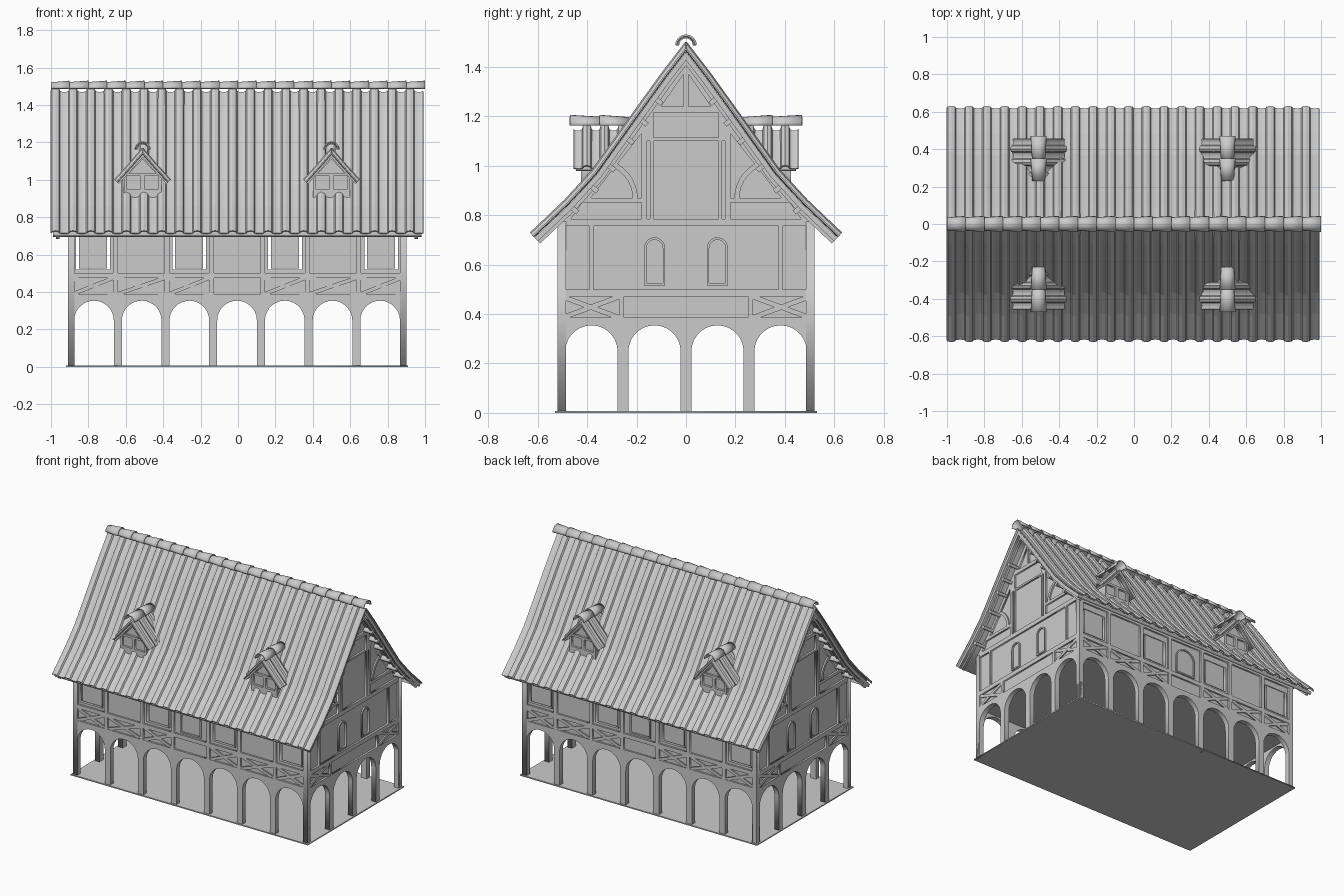
import bpy, bmesh, math
from math import sin, cos, pi
from mathutils import Matrix

cube = bpy.data.objects.get("Cube")
if cube:
    bpy.data.objects.remove(cube)

mat = bpy.data.materials.new("plain grey")
mat.use_nodes = True
GREY = (0.6, 0.6, 0.6, 1)
mat.diffuse_color = GREY
mat.node_tree.nodes["Principled BSDF"].inputs["Base Color"].default_value = GREY

W, D = 0.905, 0.52          # half length and half depth of the walls
PITCH, R, SPRING = 0.255, 0.106, 0.248   # arcade arches
curves = []


def side(quarter, shift=0):
    """Frame of a wall: u along it, v up, w outward."""
    return (Matrix.Translation((-0.005, 0, 0)) @ Matrix.Rotation(quarter * pi / 2, 4, 'Z')
            @ Matrix.Translation((shift, 0, 0)) @ Matrix.Rotation(pi / 2, 4, 'X'))


def plate(name, loops, frame, w0, w1):
    """Flat plate with holes, lying between depths w0 and w1."""
    cu = bpy.data.curves.new(name, 'CURVE')
    cu.dimensions, cu.fill_mode, cu.extrude = '2D', 'BOTH', (w1 - w0) / 2
    for loop in loops:
        sp = cu.splines.new('POLY')
        sp.points.add(len(loop) - 1)
        for p, (u, v) in zip(sp.points, loop):
            p.co = (u, v, 0, 1)
        sp.use_cyclic_u = True
    cu.materials.append(mat)
    ob = bpy.data.objects.new(name, cu)
    bpy.context.collection.objects.link(ob)
    ob.matrix_world = frame @ Matrix.Translation((0, 0, (w0 + w1) / 2))
    curves.append(ob)


def strips(name, frame, rows_list, thick):
    """Sheets made by joining neighbouring rows of points."""
    bm = bmesh.new()
    for rows in rows_list:
        vs = [[bm.verts.new(p) for p in row] for row in rows]
        for a, b in zip(vs, vs[1:]):
            for i in range(len(a) - 1):
                bm.faces.new((a[i], a[i + 1], b[i + 1], b[i]))
    me = bpy.data.meshes.new(name)
    bm.to_mesh(me)
    bm.free()
    me.materials.append(mat)
    ob = bpy.data.objects.new(name, me)
    bpy.context.collection.objects.link(ob)
    ob.matrix_world = frame
    mod = ob.modifiers.new("thickness", 'SOLIDIFY')
    mod.thickness, mod.offset = thick, 0
    return ob


def rect(u0, u1, v0, v1):
    return [(u0, v0), (u1, v0), (u1, v1), (u0, v1)]


def arc(c, r, v, n=14):
    return [(c - r * cos(pi * i / n), v + r * sin(pi * i / n)) for i in range(n + 1)]


def arched(c, r, v0, v1):
    return [(c - r, v0)] + arc(c, r, v1 - r) + [(c + r, v0)]


def mirror(loop):
    return [(-u, v) for u, v in loop]


def bar(name, p, q, width, frame, w0, w1):
    du, dv = q[0] - p[0], q[1] - p[1]
    k = width / 2 / math.hypot(du, dv)
    a, b = -dv * k, du * k
    plate(name, [[(p[0] - a, p[1] - b), (q[0] - a, q[1] - b),
                  (q[0] + a, q[1] + b), (p[0] + a, p[1] + b)]], frame, w0, w1)


def cross(name, u0, u1, v0, v1, frame, d):
    bar(name, (u0, v0), (u1, v1), 0.02, frame, d - 0.02, d - 0.003)
    bar(name, (u0, v1), (u1, v0), 0.02, frame, d - 0.02, d - 0.004)


def arcade(half, count):
    pts = [(-half, 0)]
    for i in range(count):
        c = (i - (count - 1) / 2) * PITCH
        pts += [(c - R, 0)] + arc(c, R, SPRING) + [(c + R, 0)]
    return pts + [(half, 0)]


def offset(prof, d):
    out = []
    for i, (u, v) in enumerate(prof):
        a, b = prof[max(i - 1, 0)], prof[min(i + 1, len(prof) - 1)]
        du, dv = b[0] - a[0], b[1] - a[1]
        n = math.hypot(du, dv)
        out.append((u, v + d * n / du) if i == 0 else (u - d * dv / n, v + d * du / n))
    return out


def shell(prof, d0, d1):
    top, low = offset(prof, d0), offset(prof, d1)
    return mirror(top[:0:-1]) + top + low[::-1] + mirror(low[1:])


WAVE = [(0, -0.016), (0.07, -0.005), (0.25, 0), (0.43, -0.005),
        (0.5, -0.016), (0.62, -0.019), (0.75, -0.02), (0.88, -0.019)]


def tiles(name, frame, prof, w0, w1, count):
    """Rows of cover and pan tiles running down both slopes."""
    step = (w1 - w0) / count
    cols = [(w0 + (i + f) * step, h) for i in range(count) for f, h in WAVE]
    cols.append((w1, WAVE[0][1]))
    strips(name, frame, [[[(s * u, v, w) for u, v in offset(prof, h)] for w, h in cols]
                         for s in (-1, 1)], 0.006)


def ridge(name, frame, v, w0, w1, count):
    """Overlapping tapered half-round tiles."""
    step = (w1 - w0) / count
    rows_list = []
    for i in range(count):
        rows = []
        for w, r in ((max(w0, w0 + (i - 0.2) * step), 0.031), (w0 + (i + 1) * step, 0.04)):
            rows.append([(u, z, w) for u, z in arc(0, r, v, 10)])
        rows_list.append(rows)
    ob = strips(name, frame, rows_list, 0.007)
    bpy.ops.object.select_all(action='DESELECT')
    ob.select_set(True)
    bpy.context.view_layer.objects.active = ob
    bpy.ops.object.shade_smooth_by_angle(angle=math.radians(35))


ROOF = [(0, 1.5), (0.1, 1.37), (0.19, 1.245), (0.38, 0.98), (0.49, 0.86), (0.63, 0.727)]
POSTS = [-0.89, -0.65, -0.375, -0.137, 0.137, 0.375, 0.65, 0.89]

# Floor slab and upper floor
top = Matrix.Translation((-0.005, 0, 0))
plate("floor_slab", [rect(-W - 0.01, W + 0.01, -D - 0.01, D + 0.01)], top, 0, 0.008)
plate("upper_floor", [rect(0.01 - W, W - 0.01, 0.01 - D, D - 0.01)], top, 0.365, 0.38)

# Long walls: arcade and timber frame, infill, shutters, crosses
for q in (0, 2):
    f = side(q)
    bays = [(a + 0.0125, b - 0.0125) for a, b in zip(POSTS, POSTS[1:])]
    frame_loops = [arcade(W, 7) + [(W, 0.775), (-W, 0.775)]]
    infill_loops = [rect(0.01 - W, W - 0.01, 0.37, 0.77)]
    for i, (a, b) in enumerate(bays):
        c = (a + b) / 2
        frame_loops += [rect(a, b, 0.39, 0.475), rect(a, b, 0.503, 0.74)]
        if i != 3:
            cross("wall_cross", a, b, 0.39, 0.475, f, D)
        if i in (0, 2, 4, 6):
            infill_loops.append(rect(c - 0.09, c + 0.09, 0.52, 0.7))
            plate("shutter", [rect(c - 0.075, c + 0.075, 0.527, 0.7)], f, D - 0.03, D - 0.018)
    plate("long_wall_frame", frame_loops, f, D - 0.035, D)
    plate("long_wall_infill", infill_loops, f, D - 0.033, D - 0.012)
    plate("arched_window_frame", [arched(0, 0.08, 0.515, 0.705), arched(0, 0.07, 0.525, 0.695)],
          f, D - 0.02, D - 0.004)

# Gable walls
under = offset(ROOF, -0.035)[:-1]
gable_top = [(D, 0.775)] + under[::-1] + mirror(under[1:]) + [(-D, 0.775)]
for q in (1, 3):
    f = side(q)
    loops = [arcade(D, 4) + gable_top,
             rect(-0.25, 0.25, 0.385, 0.47), rect(-0.375, 0.375, 0.5, 0.755),
             rect(-0.132, 0.132, 0.785, 1.1), rect(-0.132, 0.132, 1.113, 1.215)]
    for half in (rect(0.27, 0.5, 0.385, 0.47), rect(0.39, 0.505, 0.5, 0.755),
                 [(0.18, 0.785), (0.465, 0.785), (0.42, 0.85), (0.18, 0.85)],
                 [(0.18, 0.87), (0.385, 0.87), (0.18, 1.13)],
                 [(0.01, 1.24), (0.1, 1.24), (0.01, 1.37)],
                 rect(0.145, 0.157, 0.785, 1.1)):
        loops += [half, mirror(half)]
    plate("gable_frame", loops, f, W - 0.035, W)
    plate("gable_infill", [[(-D + 0.01, 0.37), (D - 0.01, 0.37)] + gable_top], f, W - 0.033, W - 0.012)
    brace = [(0.36 + r * cos(t), 0.865 + r * sin(t)) for r, ts in
             ((0.165, range(180, 109, -10)), (0.145, range(110, 181, 10)))
             for t in map(math.radians, ts)]
    for s in (-1, 1):
        cross("gable_cross", s * 0.27, s * 0.5, 0.385, 0.47, f, W)
        plate("curved_brace", [[(s * u, v) for u, v in brace]], f, W - 0.02, W - 0.002)
        c = s * 0.127
        plate("gable_window_frame", [arched(c, 0.042, 0.515, 0.71), arched(c, 0.033, 0.525, 0.7)],
              f, W - 0.02, W - 0.002)
        # Battens carrying the roof overhang
        for u, v in ((0.11, 1.26), (0.17, 1.175), (0.225, 1.1), (0.3, 0.99), (0.37, 0.905), (0.45, 0.82)):
            bar("verge_batten", (s * (u - 0.012), v - 0.01), (s * (u + 0.014), v + 0.012), 0.02,
                f, W - 0.01, 0.975)
    plate("verge_rafter", [shell(ROOF, -0.04, -0.058)], f, 0.95, 0.968)

# Main roof
f = side(1)
plate("roof_boards", [shell(ROOF, -0.024, -0.045)], f, -0.985, 0.985)
tiles("roof_tiles", f, ROOF, -0.995, 0.995, 21)
ridge("ridge_tiles", f, 1.487, -0.995, 1.005, 20)

# Dormers
DORMER = [(0, 1.17), (0.075, 1.083), (0.15, 1.0)]
body = [(-0.1, 0.88), (0.1, 0.88), (0.1, 1.03), (0, 1.14), (-0.1, 1.03)]
for q in (0, 2):
    for x in (-0.505, 0.505):
        f = side(q, x)
        plate("dormer_body", [body], f, 0.25, 0.41)
        gable = [(-0.07, 1.035), (0.07, 1.035), (0, 1.11)]
        plate("dormer_frame", [body, rect(-0.085, -0.01, 0.95, 1.02),
                               rect(0.01, 0.085, 0.95, 1.02), gable], f, 0.405, 0.425)
        plate("dormer_boards", [shell(DORMER, -0.02, -0.032)], f, 0.24, 0.445)
        tiles("dormer_tiles", f, DORMER, 0.24, 0.455, 3)
        ridge("dormer_ridge", f, 1.162, 0.23, 0.47, 2)

# Turn the plates into meshes
bpy.ops.object.select_all(action='DESELECT')
for ob in curves:
    ob.select_set(True)
bpy.context.view_layer.objects.active = curves[0]
bpy.ops.object.convert(target='MESH')
bpy.ops.object.select_all(action='DESELECT')
